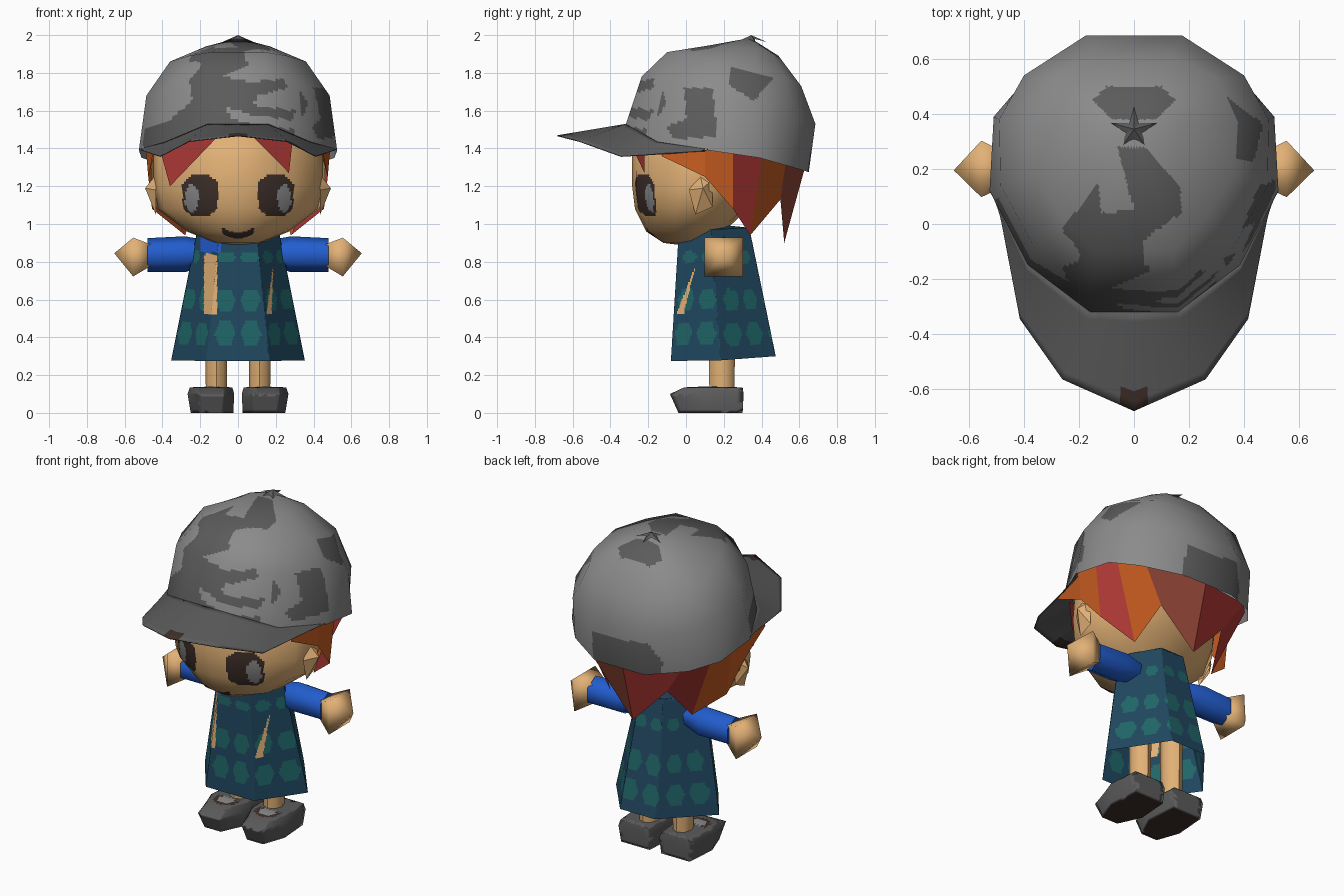
import bpy, bmesh, math

if "Cube" in bpy.data.objects:
    bpy.data.objects.remove(bpy.data.objects["Cube"])

# ---------- materials ----------
COLS = {"skin": (0.76, 0.44, 0.18), "light_grey": (0.26, 0.26, 0.26), "dark_grey": (0.105, 0.105, 0.105),
        "dark_brown": (0.048, 0.028, 0.022), "red": (0.43, 0.04, 0.035), "orange": (0.56, 0.105, 0.015),
        "blue": (0.016, 0.11, 0.62), "navy": (0.014, 0.062, 0.115), "teal": (0.014, 0.13, 0.135),
        "auburn": (0.28, 0.06, 0.035)}
NAMES = list(COLS)
MATS = []
for name, c in COLS.items():
    m = bpy.data.materials.new(name)
    m.diffuse_color = (*c, 1)
    m.use_nodes = True
    m.node_tree.nodes["Principled BSDF"].inputs["Base Color"].default_value = m.diffuse_color
    MATS.append(m)
ID = {n: i for i, n in enumerate(NAMES)}


# ---------- helpers ----------
def make(name, verts, faces, colour, angle=50):
    me = bpy.data.meshes.new(name)
    me.from_pydata(verts, [], faces)
    bm = bmesh.new()
    bm.from_mesh(me)
    bmesh.ops.recalc_face_normals(bm, faces=bm.faces)
    bm.to_mesh(me)
    bm.free()
    ob = bpy.data.objects.new(name, me)
    bpy.context.collection.objects.link(ob)
    for m in MATS:
        me.materials.append(m)
    for p in me.polygons:
        p.material_index = ID[colour]
    select(ob)
    if angle:
        bpy.ops.object.shade_smooth_by_angle(angle=math.radians(angle))
    return ob


def select(ob):
    bpy.ops.object.select_all(action='DESELECT')
    ob.select_set(True)
    bpy.context.view_layer.objects.active = ob


def full(half):
    """Close a half ring (front to back) by mirroring it in x."""
    return half + [(-x, y, z) for x, y, z in reversed(half) if x > 1e-6]


def loft(name, rings, colour, start=None, end=None, angle=50):
    n = len(rings[0])
    verts = [v for r in rings for v in r]
    faces = [(k * n + i, k * n + (i + 1) % n, (k + 1) * n + (i + 1) % n, (k + 1) * n + i)
             for k in range(len(rings) - 1) for i in range(n)]
    for tip, base in ((start, 0), (end, (len(rings) - 1) * n)):
        if tip:
            verts.append(tip)
            faces += [(base + i, base + (i + 1) % n, len(verts) - 1) for i in range(n)]
    return make(name, verts, faces, colour, angle)


def paint(ob, cuts, rule):
    """Cut the faces finely, colour them by rule, keep the coarse shading."""
    src = ob.copy()
    src.data = ob.data.copy()
    bpy.context.collection.objects.link(src)
    bm = bmesh.new()
    bm.from_mesh(ob.data)
    bmesh.ops.subdivide_edges(bm, edges=bm.edges, cuts=cuts, use_grid_fill=True)
    for f in bm.faces:
        c = rule(f.calc_center_median(), f.normal)
        if c:
            f.material_index = ID[c]
    bm.to_mesh(ob.data)
    bm.free()
    select(ob)
    mod = ob.modifiers.new("normals", 'DATA_TRANSFER')
    mod.object = src
    mod.use_loop_data = True
    mod.data_types_loops = {'CUSTOM_NORMAL'}
    mod.loop_mapping = 'POLYINTERP_NEAREST'
    bpy.ops.object.modifier_apply(modifier=mod.name)
    bpy.data.objects.remove(src)


def inside(u, v, poly):
    hit = False
    for (a, b), (c, d) in zip(poly, poly[1:] + poly[:1]):
        if (b > v) != (d > v) and u < (c - a) * (v - b) / (d - b) + a:
            hit = not hit
    return hit


# ---------- cap ----------
cap_rings = [
    [(.16, -.32, 1.525), (.385, -.15, 1.43), (.525, .12, 1.39), (.51, .39, 1.35), (.39, .53, 1.31), (.17, .65, 1.275)],
    [(.16, -.235, 1.78), (.36, -.09, 1.73), (.485, .14, 1.68), (.49, .38, 1.61), (.40, .54, 1.56), (.175, .685, 1.53)],
    [(.14, -.10, 1.91), (.26, .02, 1.89), (.36, .18, 1.86), (.37, .37, 1.81), (.30, .53, 1.77), (.14, .61, 1.73)],
    [(.08, .12, 1.945), (.13, .18, 1.945), (.17, .26, 1.94), (.17, .36, 1.93), (.14, .45, 1.91), (.07, .49, 1.89)]]
cap = loft("cap", [full(r) for r in cap_rings], "light_grey", end=(0, .34, 1.985), angle=70)
CAMO_FRONT = [(-.5, 1.40), (-.5, 1.5), (-.36, 1.55), (-.24, 1.66), (-.26, 1.76), (-.2, 1.83), (-.2, 1.92), (.05, 1.92),
              (.05, 1.84), (-.08, 1.78), (.08, 1.75), (.24, 1.77), (.27, 1.72), (.1, 1.68), (.08, 1.63), (.3, 1.6),
              (.3, 1.55), (.1, 1.57), (-.06, 1.62), (-.04, 1.56), (.08, 1.53), (.3, 1.5), (.3, 1.3)]
CAMO_TOP = [(-.06, .28), (.04, .28), (.17, .13), (.17, .04), (.03, -.06), (.03, -.2), (-.2, -.2), (-.3, -.08),
            (-.26, -.02), (-.13, .15), (-.12, .04), (0, .05)]
CAMO_STAR = [(-.15, .45), (-.1, .5), (.1, .5), (.15, .45), (.08, .38), (-.08, .38)]
CAMO_SIDE = [[(-.01, 1.72), (.14, 1.72), (.16, 1.54), (.15, 1.46), (-.06, 1.45), (-.1, 1.52), (0, 1.56)],
             [(.22, 1.74), (.24, 1.83), (.46, 1.77), (.36, 1.65)],
             [(-.3, 1.5), (-.28, 1.6), (-.14, 1.74), (-.1, 1.64), (-.18, 1.52)]]
CAMO_BACK = [(.2, 1.2), (.17, 1.46), (-.2, 1.48), (-.27, 1.36), (-.22, 1.2)]


def camo(c, n):
    if n.z > .8 or c.z > 1.86:
        hit = inside(c.x, c.y, CAMO_TOP) or inside(c.x, c.y, CAMO_STAR)
    elif c.y > .5 and abs(c.x) < .3:
        hit = inside(c.x, c.z, CAMO_BACK)
    elif abs(c.x) < .33 or c.x < 0:
        hit = c.y < .1 and inside(c.x, c.z, CAMO_FRONT)
    else:
        hit = any(inside(c.y, c.z, p) for p in CAMO_SIDE)
    return "dark_grey" if hit else None


paint(cap, 15, camo)

# brim
outer = [(.5, .1, 1.385), (.415, -.345, 1.36), (.26, -.565, 1.44), (0, -.68, 1.47)]
inner = [(.525, .12, 1.395), (.385, -.15, 1.435), (.16, -.32, 1.53), (0, -.32, 1.53)]
rows = [r + [(-x, y, z) for x, y, z in r[-2::-1]] for r in (outer, inner)]
brim = make("cap_brim", rows[0] + rows[1], [(i, i + 1, i + 8, i + 7) for i in range(6)], "dark_grey", 30)
paint(brim, 9, lambda c, n: "dark_brown" if c.y < -.6 and abs(c.x) < .055 else None)
sol = brim.modifiers.new("thickness", 'SOLIDIFY')
sol.thickness = .006

# star button
star = []
for i in range(10):
    a, r = math.pi / 2 + i * math.pi / 5, (.088, .03)[i % 2]
    star.append((r * math.cos(a), .34 + r * math.sin(a), 1.963 if i % 2 == 0 else 1.98))
loft("cap_button", [star], "dark_grey", end=(0, .345, 2.0), angle=0)

# ---------- head ----------
SHAPE = [(0, 0), (.3, .03), (.65, .17), (.91, .36), (1, .6), (.72, .83), (.4, .95), (0, 1)]
LEVELS = [(.90, .12, -.12, .12), (.96, .27, -.21, .2), (1.08, .43, -.27, .33), (1.2, .46, -.285, .41),
          (1.36, .46, -.285, .46), (1.5, .4, -.22, .48)]
head = loft("head", [full([(w * sx, f + (b - f) * t, z) for sx, t in SHAPE]) for z, w, f, b in LEVELS],
            "skin", start=(0, 0, .885), end=(0, .15, 1.55), angle=80)


def face(c, n):
    if c.y > 0:
        return None
    u, v = abs(abs(c.x) - .2), abs(c.z - 1.152)
    if u < .093 and v < .107 and u + v < .158:
        return "light_grey" if ((abs(c.x) - .245) / .036) ** 2 + ((c.z - 1.135) / .075) ** 2 < 1 else "dark_brown"
    smile = .935 + 4 * c.x ** 2
    if abs(c.x) < .085 and smile - .012 < c.z < smile + .02:
        return "dark_brown"


paint(head, 12, face)

# ---------- hair ----------
top = [(.43, -.1, 1.41), (.49, .1, 1.42), (.49, .25, 1.41), (.47, .41, 1.38), (.36, .53, 1.34), (0, .63, 1.3)]
low = [(.455, -.13, 1.36), (.475, .1, 1.25), (.455, .25, 1.08), (.28, .34, .94), (.22, .5, 1.13), (0, .52, .9)]
PANELS = {"right": ["orange", "orange", "red", "orange", "auburn"],
          "left": ["orange", "orange", "orange", "red", "red"]}
for side, s in (("right", 1), ("left", -1)):
    hair = make("hair_" + side, [(s * x, y, z) for x, y, z in top + low],
                [(i, i + 1, i + 7, i + 6) for i in range(5)], "red", 0)
    for p, c in zip(hair.data.polygons, PANELS[side]):
        p.material_index = ID[c]
make("fringe_left", [(-.42, -.08, 1.42), (-.12, -.3, 1.45), (-.36, -.15, 1.2)], [(0, 1, 2)], "red", 0)
make("fringe_right", [(.08, -.31, 1.46), (.29, -.22, 1.45), (.27, -.22, 1.27)], [(0, 1, 2)], "red", 0)

# ---------- dress ----------
hem = [(.165, -.08, .275), (.354, .18, .278), (.12, .475, .30)]
neck = [(.10, -.04, .93), (.215, .13, .97), (.08, .335, .98)]
dress = loft("dress", [full(hem), full(neck)], "navy", end=(0, .15, 1.0), angle=40)
SLIT = [(.15, .52), (.178, .52), (.186, .78)]


def pattern(c, n):
    if c.y < .12:
        if -.18 < c.x < -.11 and .52 < c.z < .84:
            return "skin"
        if inside(c.x, c.z, SLIT):
            return "skin"
        if -.2 < c.x < -.09 and c.z > .85:
            return "blue"
    wave = -math.cos(12 * math.atan2(c.x, .18 - c.y))
    for z, h in ((.42, .06), (.6, .055), (.825, .03)):
        if abs(c.z - z) < h * min(1, .85 + wave):
            return "teal"


paint(dress, 39, pattern)

# ---------- limbs, both sides ----------


def loop_x(x, r, cz, n=6, turn=.5):
    return [(x, .2 + r * math.cos((i + turn) * math.tau / n), cz + r * math.sin((i + turn) * math.tau / n))
            for i in range(n)]


def loop_z(z, r, n=8):
    return [(.115 + r * math.cos(i * math.tau / n), .19 + 1.2 * r * math.sin(i * math.tau / n), z) for i in range(n)]


EAR = [(.015, 1.18), (.075, 1.26), (.14, 1.235), (.14, 1.09), (.05, 1.05)]
SOLE = [(.04, .3), (.025, .1), (.09, -.04), (.2, -.04), (.25, .1), (.235, .3)]
RIM = [(.03, .305), (.02, .08), (.08, -.08), (.215, -.085), (.267, .08), (.25, .305)]
INSTEP = [(.045, .3), (.03, .1), (.08, -.01), (.21, -.01), (.255, .1), (.24, .3)]


def flat(pts, z):
    return [(x, y, z) for x, y in pts]


def shoe_top(c, n):
    r = math.hypot(abs(c.x) - .14, c.y - .09)
    if n.z < -.8:
        return "dark_brown"
    if n.z > .8 and c.y < .12:
        return "light_grey" if r < .05 else "dark_brown" if r < .075 else None


for side, s in (("right", 1), ("left", -1)):
    def m(ring):
        return [(s * x, y, z) for x, y, z in ring]
    loft("sleeve_" + side, [m(loop_x(.15, .06, .85)), m(loop_x(.28, .095, .84)), m(loop_x(.48, .09, .835))],
         "blue", end=(s * .48, .2, .835), angle=70)
    loft("hand_" + side, [m(loop_x(.46, .08, .835, 4)), m(loop_x(.555, .145, .825, 4))],
         "skin", start=(s * .46, .2, .835), end=(s * .655, .195, .845), angle=85)
    loft("ear_" + side, [m([(.435, y, z) for y, z in EAR])], "skin", end=(s * .492, .09, 1.19), angle=30)
    loft("leg_" + side, [m(loop_z(.08, .055)), m(loop_z(.55, .06))], "skin", end=(s * .115, .19, .56))
    shoe = loft("shoe_" + side, [m(flat(SOLE, 0)), m(flat(RIM, .1)), m(flat(INSTEP, .135))], "dark_grey",
                start=(s * .14, .1, 0), end=(s * .14, .1, .14), angle=40)
    paint(shoe, 5, shoe_top)
